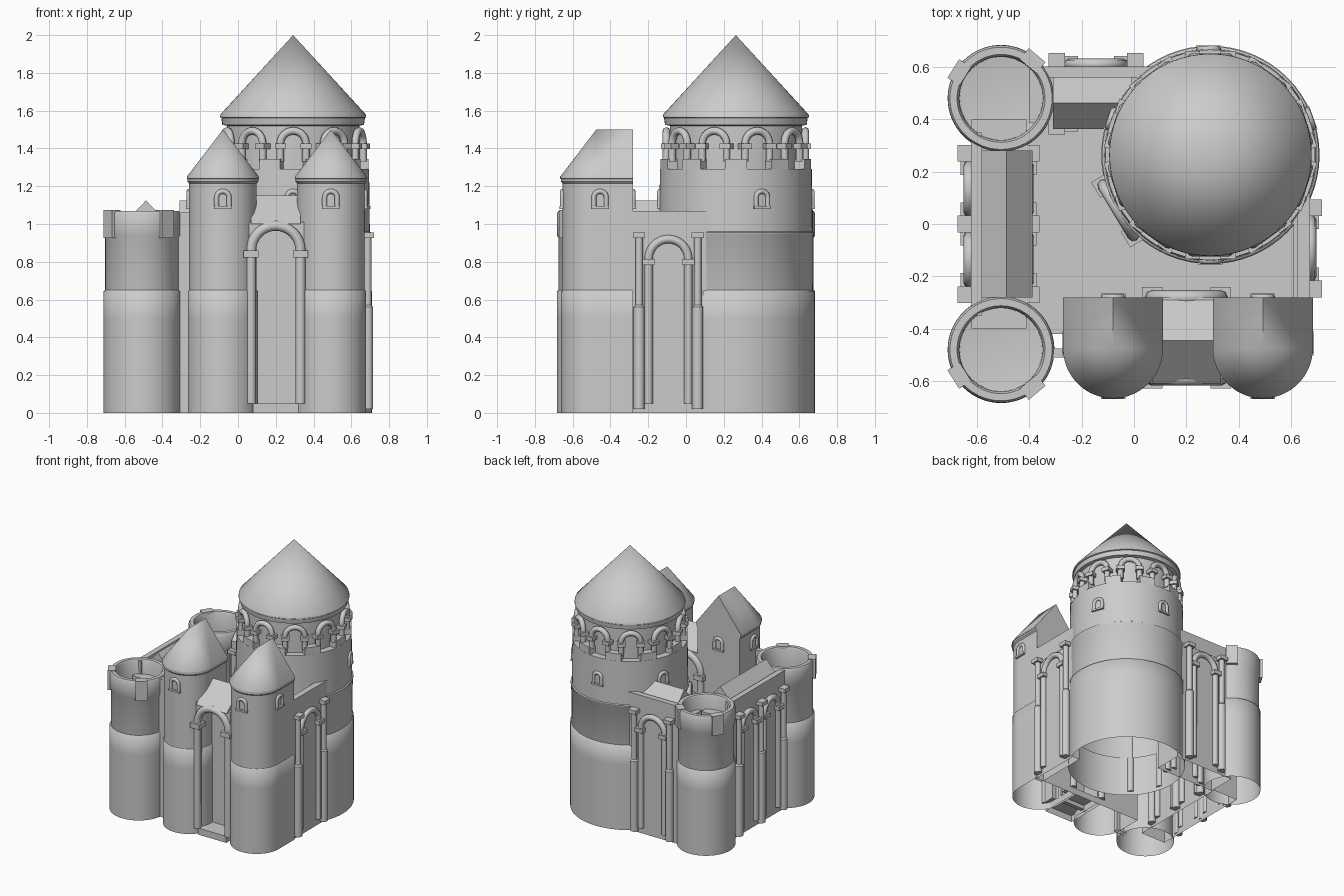
import bpy, bmesh, math
from mathutils import Matrix, Vector

if "Cube" in bpy.data.objects:
    bpy.data.objects.remove(bpy.data.objects["Cube"], do_unlink=True)

stone = bpy.data.materials.new("grey_stone")
stone.use_nodes = True
GREY = (0.6, 0.6, 0.6, 1)
stone.diffuse_color = GREY
stone.node_tree.nodes["Principled BSDF"].inputs["Base Color"].default_value = GREY


def finish(name, mesh, angle=40):
    obj = bpy.data.objects.new(name, mesh)
    bpy.context.collection.objects.link(obj)
    mesh.materials.clear()
    mesh.materials.append(stone)
    bpy.ops.object.select_all(action='DESELECT')
    obj.select_set(True)
    bpy.context.view_layer.objects.active = obj
    bpy.ops.object.shade_smooth_by_angle(angle=math.radians(angle))
    return obj


def finish_bm(name, bm, m, angle=40, tidy=True):
    bm.transform(m)
    bmesh.ops.remove_doubles(bm, verts=bm.verts, dist=1e-5)
    if tidy:
        bmesh.ops.recalc_face_normals(bm, faces=bm.faces)
    mesh = bpy.data.meshes.new(name)
    bm.to_mesh(mesh)
    bm.free()
    return finish(name, mesh, angle)


def frame(x, y, facing):
    """Local -y points outward; facing is the outward direction in degrees."""
    return Matrix.Translation((x, y, 0)) @ Matrix.Rotation(math.radians(facing + 90), 4, 'Z')


def shell(name, profile, m, sides=64, back=None, angle=40):
    """Skin a (radius, height) profile; with back set, the rear half is square."""
    bm = bmesh.new()
    rings = []
    for r, z in profile:
        if back is None:
            pts = [(r * math.cos(a), r * math.sin(a)) for a in
                   (math.tau * i / sides for i in range(sides))]
        else:
            pts = [(r * math.cos(a), r * math.sin(a)) for a in
                   (math.pi + math.pi * i / sides for i in range(sides + 1))]
            pts += [(r, back), (-r, back)]
        rings.append([bm.verts.new((x, y, z)) for x, y in pts])
    n = len(rings[0])
    for a, b in zip(rings, rings[1:]):
        for i in range(n):
            j = (i + 1) % n
            bm.faces.new((a[i], a[j], b[j], b[i]))
    return finish_bm(name, bm, m, angle)


def prism(name, outline, depth, m):
    """Extrude an (x, z) outline along local y from 0 to depth."""
    bm = bmesh.new()
    face = bm.faces.new([bm.verts.new((x, 0, z)) for x, z in outline])
    ext = bmesh.ops.extrude_face_region(bm, geom=[face])
    bmesh.ops.translate(bm, vec=(0, depth, 0),
                        verts=[v for v in ext["geom"] if isinstance(v, bmesh.types.BMVert)])
    return finish_bm(name, bm, m)


def box(name, lo, hi, m=Matrix(), open_bottom=False):
    bm = bmesh.new()
    bmesh.ops.create_cube(bm, size=1)
    lo, hi = Vector(lo), Vector(hi)
    for v in bm.verts:
        v.co = [c + s * d for c, s, d in zip((lo + hi) / 2, v.co, hi - lo)]
    if open_bottom:
        low = [f for f in bm.faces if f.normal.z < -0.9]
        bmesh.ops.delete(bm, geom=low, context='FACES')
    return finish_bm(name, bm, m, tidy=not open_bottom)


def arc(half, spring, steps=16):
    return [(half * math.cos(math.pi * i / steps), spring + half * math.sin(math.pi * i / steps))
            for i in range(steps + 1)]


def arch(name, m, half, base, spring, r, capital=True, y=0):
    """Round tube running up, over and down, with a capital on each leg."""
    path = [(half, base)] + arc(half, spring) + [(-half, base)]
    curve = bpy.data.curves.new(name, 'CURVE')
    curve.dimensions = '3D'
    curve.bevel_depth = r
    curve.bevel_resolution = 2
    curve.use_fill_caps = True
    line = curve.splines.new('POLY')
    line.points.add(len(path) - 1)
    for p, (x, z) in zip(line.points, path):
        p.co = (x, y, z, 1)
    temp = bpy.data.objects.new(name + "_path", curve)
    mesh = bpy.data.meshes.new_from_object(temp)
    bpy.data.objects.remove(temp)
    mesh.transform(m)
    finish(name, mesh, 50)
    if capital:
        c = r * 1.45
        for s in (-1, 1):
            box(name + "_capital", (s * half - c, y - c, spring - 1.4 * r),
                (s * half + c, y + c, spring), m)


def pilaster(m, x):
    at = m @ Matrix.Translation((x, -0.012, 0))
    shell("pilaster", [(0, .02), (.029, .02), (.029, .56), (.02, .57), (.02, .93), (0, .93)], at, 16)
    box("pilaster_capital", (-.032, -.032, .925), (.032, .032, .955), at)


def window(m):
    arch("window_frame", m, .033, 1.09, 1.14, .013, False)
    box("window_sill", (-.047, -.014, 1.08), (.047, .014, 1.094), m)


# Keep: skirt, body, gallery, cone roof
KX, KY = .292, .264
keep = frame(KX, KY, -90)
shell("keep_skirt", [(.417, 0), (.417, .5), (.417, .645), (.395, .657)], keep, angle=80)
shell("keep_body", [(.406, .3), (.41, .94), (.414, .945), (.414, .955), (.406, .96),
                    (.402, 1.29), (.33, 1.29)], keep)
shell("gallery_wall", [(.35, 1.28), (.35, 1.52), (.375, 1.525), (.38, 1.56)], keep)
shell("keep_roof", [(.36, 1.555), (.387, 1.565), (.385, 1.58), (0, 2)], keep)
for i in range(10):
    out = frame(KX, KY, -90 + 36 * i) @ Matrix.Translation((0, -.368, 0))
    arch("gallery_arch", out, .068, 1.33, 1.425, .02)
    out = frame(KX, KY, -72 + 36 * i) @ Matrix.Translation((0, -.37, 0))
    box("gallery_plinth", (-.058, -.03, 1.29), (.058, .03, 1.345), out)
for a in (20, 91, 160, -90):
    window(frame(KX, KY, a) @ Matrix.Translation((0, -.404, 0)))
arch("keep_portal", frame(KX, KY, 211) @ Matrix.Translation((0, -.41, 0)), .11, .03, .82, .024)

# Open corner towers with rim plates
for s in (-1, 1):
    tower = frame(-.508, s * .48, -90)
    shell("corner_tower_skirt", [(.204, 0), (.204, .5), (.204, .645), (.185, .657)], tower, angle=80)
    shell("corner_tower_body", [(.195, .3), (.195, .925), (.203, .94), (.203, 1.055),
                                (.195, 1.07), (.168, 1.07), (.16, 1.055), (.158, .9), (0, .88)], tower)
    for a in (50, 148):
        box("rim_plate", (-.042, -.215, .925), (.042, -.16, 1.075), frame(-.508, s * .48, s * a))

# Gate towers: round in front, square behind
GY, REAR = -.475, .195
for s, x in ((-1, -.08), (1, .492)):
    tower = frame(x, GY, -90)
    shell("gate_tower_skirt", [(.186, 0), (.186, .5), (.186, .645), (.17, .657)], tower, 32, REAR, 80)
    shell("gate_tower_body", [(.179, .3), (.179, 1.215), (.188, 1.225), (.188, 1.24)], tower, 32, REAR)
    shell("gate_tower_roof", [(.17, 1.235), (.191, 1.24), (.191, 1.25), (0, 1.5)], tower, 32, REAR)
    window(frame(x, GY - .18, -90))
    window(frame(x + s * .18, GY + .02, 0 if s > 0 else 180))
    window(frame(x, GY + REAR, 90))

# Gatehouse: arched front and rear walls, door panel, gabled roof
GX = .2
ring = [(.115, .05)] + arc(.115, .86) + [(-.115, .05)]
outline = [(.15, .05)] + ring + [(-.15, .05), (-.15, 1.01), (.15, 1.01)]
for y, a in ((-.59, -90), (-.28, 90)):
    m = frame(GX, y, a)
    prism("gate_wall", outline, .1, m)
    arch("gate_arch", m, .131, .05, .86, .027)
box("gate_door", (.08, -.46, .02), (.32, -.43, 1.02))
box("gate_sill", (.08, -.6, 0), (.32, -.28, .05), open_bottom=True)
prism("gate_roof", [(-.165, 1), (.165, 1), (0, 1.15)], .26,
      Matrix.Translation((.07, -.445, 0)) @ Matrix.Rotation(math.radians(-90), 4, 'Z'))

# Curtain walls: body, parapet
box("west_wall", (-.62, -.4, 0), (-.41, .4, .96), open_bottom=True)
box("west_parapet", (-.622, -.35, .95), (-.58, .35, 1.06))
box("back_wall", (-.4, .385, 0), (.1, .6, .96), open_bottom=True)
box("back_parapet", (-.36, .56, .95), (.1, .602, 1.06))
box("east_wall", (.61, -.3, 0), (.67, .12, .96), open_bottom=True)
box("east_parapet", (.625, -.28, .94), (.672, .13, 1.07))
box("front_wall", (-.33, -.51, 0), (-.24, -.475, 1.06), open_bottom=True)
box("courtyard_floor", (-.45, -.42, .6), (.63, .42, .62))

# Wall-top ridge roofs
prism("west_ridge_roof", [(-.1, .96), (.1, .96), (.1, 1.02), (0, 1.125), (-.1, 1.02)], .56,
      Matrix.Translation((-.487, -.28, 0)))
prism("back_ridge_roof", [(-.1, .96), (.1, .96), (.1, 1.02), (0, 1.125), (-.1, 1.02)], .3,
      Matrix.Translation((-.31, .462, 0)) @ Matrix.Rotation(math.radians(-90), 4, 'Z'))

# Arcades on the walls: pilaster positions, then arches between them
arcades = [(frame(-.63, 0, 180), (-.27, 0, .27), .085),
           (frame(-.405, 0, 0), (-.27, 0, .27), .085),
           (frame(-.145, .61, 90), (-.15, .15), .1),
           (frame(-.145, .385, -90), (-.15, .15), .1),
           (frame(.675, -.093, 0), (-.155, .155), .105)]
for m, posts, half in arcades:
    for x in posts:
        pilaster(m, x)
    for a, b in zip(posts, posts[1:]):
        at = m @ Matrix.Translation(((a + b) / 2, 0, 0))
        arch("wall_arch", at, half, .05, .92 - half, .022)
